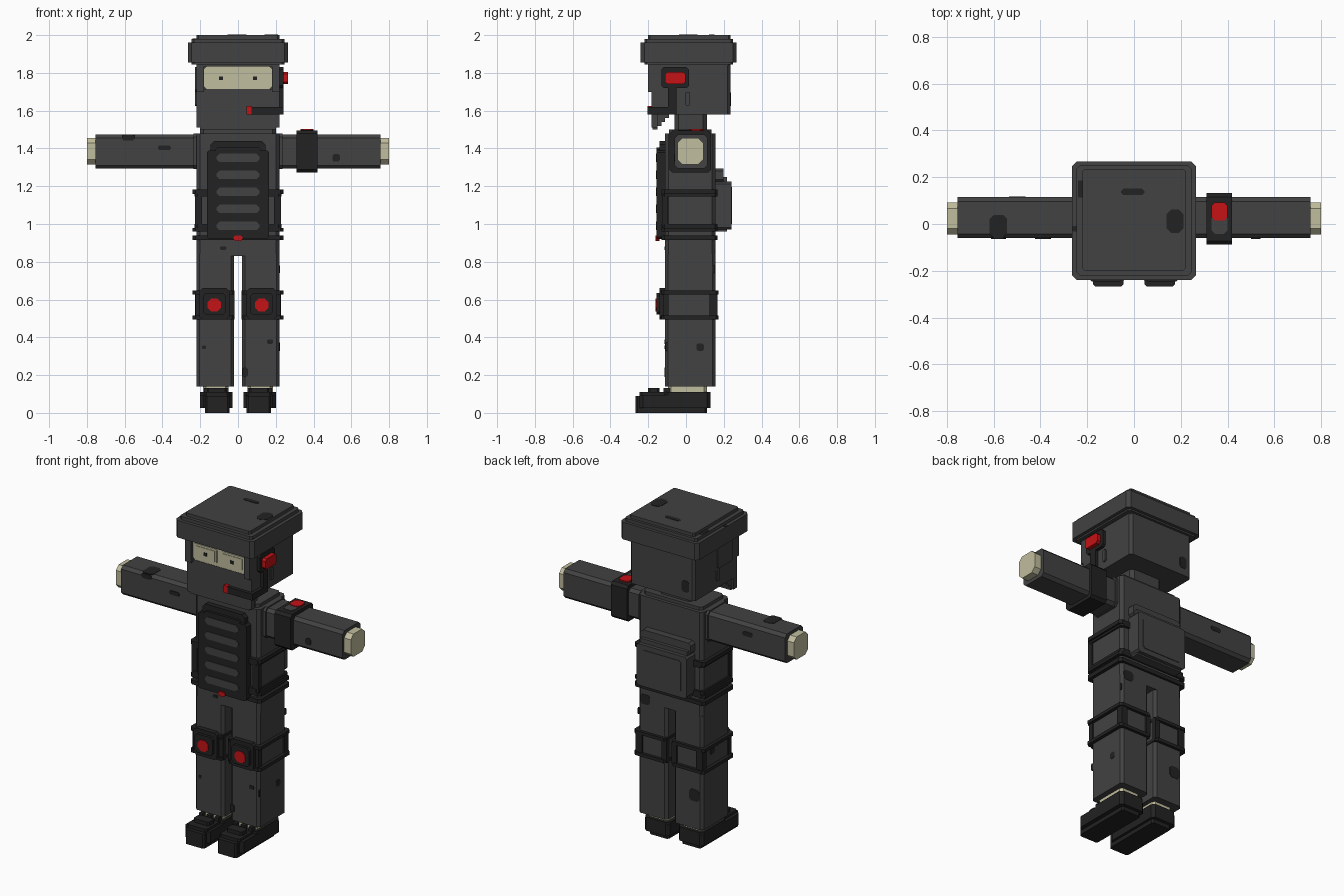
import bpy, bmesh

cube = bpy.data.objects.get("Cube")
if cube:
    bpy.data.objects.remove(cube, do_unlink=True)


def material(name, rgb):
    m = bpy.data.materials.new(name)
    m.use_nodes = True
    m.diffuse_color = (*rgb, 1)
    m.node_tree.nodes["Principled BSDF"].inputs["Base Color"].default_value = (*rgb, 1)
    return m


GREY = material("dark grey cloth", (0.054, 0.054, 0.054))
BLACK = material("black gear", (0.016, 0.016, 0.016))
CREAM = material("cream skin", (0.53, 0.51, 0.34))
RED = material("red", (0.56, 0.006, 0.008))


def block(name, mat, x, y, z, axis=2, c=0.0):
    """Box between three ranges; the four edges along axis are cut by c."""
    r = [sorted(x), sorted(y), sorted(z)]
    u, v = (axis + 1) % 3, (axis + 2) % 3
    (u0, u1), (v0, v1) = r[u], r[v]
    if c:
        prof = [(u0 + c, v0), (u1 - c, v0), (u1, v0 + c), (u1, v1 - c),
                (u1 - c, v1), (u0 + c, v1), (u0, v1 - c), (u0, v0 + c)]
    else:
        prof = [(u0, v0), (u1, v0), (u1, v1), (u0, v1)]
    bm = bmesh.new()
    rings = []
    for a in r[axis]:
        ring = []
        for p, q in prof:
            co = [0, 0, 0]
            co[axis], co[u], co[v] = a, p, q
            ring.append(bm.verts.new(co))
        rings.append(ring)
    n = len(prof)
    bm.faces.new(rings[0][::-1])
    bm.faces.new(rings[1])
    for i in range(n):
        j = (i + 1) % n
        bm.faces.new((rings[0][i], rings[0][j], rings[1][j], rings[1][i]))
    me = bpy.data.meshes.new(name)
    bm.to_mesh(me)
    bm.free()
    me.materials.append(mat)
    ob = bpy.data.objects.new(name, me)
    bpy.context.collection.objects.link(ob)
    return ob


def both(name, mat, x, y, z, axis=2, c=0.0):
    for side, s in (("left", 1), ("right", -1)):
        block(f"{side}_{name}", mat, [s * a for a in x], y, z, axis, c)


# Head, built around a recessed eye opening
block("head", GREY, (-.22, .22), (-.17, .235), (1.58, 1.86), 2, .015)
both("cheek", GREY, (.18, .22), (-.2, -.15), (1.70, 1.86))
block("brow", GREY, (-.2, .2), (-.2, -.15), (1.835, 1.86))
block("mask", GREY, (-.22, .22), (-.182, -.15), (1.51, 1.715))
block("mask_chin", GREY, (-.2, .2), (-.178, -.15), (1.50, 1.58))
for i, (y, z) in enumerate(((-.13, 1.52), (-.11, 1.54), (-.09, 1.56))):
    block(f"mask_step_{i}", GREY, (-.21, .21), (-.16, y), (z, 1.59))
block("neck", GREY, (-.11, .11), (-.06, .11), (1.48, 1.59), 2, .02)

# Eyes
block("eye_band", CREAM, (-.18, .18), (-.18, -.16), (1.715, 1.835), 1, .012)
both("eye_rim", CREAM, (.015, .175), (-.186, -.178), (1.73, 1.82), 1, .008)
both("eye", CREAM, (.028, .16), (-.189, -.184), (1.742, 1.808))
both("pupil", BLACK, (.08, .10), (-.192, -.186), (1.762, 1.782))

# Hat with stepped rim
block("hat_top", GREY, (-.22, .22), (-.2, .235), (1.84, 2.0), 2, .01)
block("hat_band", GREY, (-.245, .245), (-.22, .25), (1.845, 1.98), 2, .012)
block("hat_rim", GREY, (-.265, .265), (-.24, .268), (1.855, 1.96), 2, .02)

# Headset with microphone boom
block("earpiece", BLACK, (.21, .24), (-.13, .015), (1.72, 1.83), 0, .012)
block("earpiece_cap", RED, (.23, .265), (-.11, -.003), (1.74, 1.805), 0, .012)
block("boom_drop", BLACK, (.215, .24), (-.095, -.05), (1.58, 1.73))
block("boom_side", BLACK, (.215, .24), (-.2, -.05), (1.58, 1.62))
block("boom_front", BLACK, (.07, .24), (-.203, -.175), (1.58, 1.62))
block("microphone", RED, (.045, .072), (-.205, -.175), (1.58, 1.625))
both("ear", GREY, (.21, .228), (-.003, .022), (1.625, 1.70), 0, .006)
block("right_ear_panel", GREY, (-.228, -.21), (-.13, .015), (1.70, 1.83), 0, .012)

# Torso
block("torso", GREY, (-.22, .22), (-.11, .155), (.92, 1.48), 2, .018)
block("shoulders", GREY, (-.2, .2), (-.09, .135), (1.46, 1.5), 2, .018)

# Chest plate with grey slots
block("chest_plate", BLACK, (-.165, .165), (-.155, -.10), (.92, 1.39), 1, .012)
block("chest_plate_top", BLACK, (-.145, .145), (-.14, -.10), (1.36, 1.44), 1, .02)
block("chest_plate_lip", BLACK, (-.12, .12), (-.155, -.12), (1.37, 1.405), 1, .01)
for i in range(5):
    z = .99 + .09 * i
    block(f"chest_slot_{i}", GREY, (-.115, .115), (-.159, -.151), (z - .023, z + .023), 1, .018)

# Body straps and buckle
for i, (z0, z1, w) in enumerate(((.915, .94, .24), (.96, .978, .24), (.975, 1.0, .23),
                                 (1.145, 1.16, .23), (1.158, 1.182, .24))):
    block(f"body_strap_{i}", BLACK, (-w, w), (-.13, .168), (z0, z1), 2, .015)
both("strap_joiner", BLACK, (.19, .228), (-.128, -.095), (.97, 1.17))
block("buckle", RED, (-.024, .024), (-.162, -.14), (.911, .939), 1, .009)

# Backpack
block("backpack", GREY, (-.17, .17), (.14, .24), (.97, 1.225), 1, .012)
block("backpack_core", GREY, (-.16, .16), (.14, .218), (.96, 1.25))
block("backpack_flap", GREY, (-.17, .17), (.14, .198), (1.22, 1.295), 1, .015)
block("backpack_panel", GREY, (-.135, .135), (.238, .244), (1.0, 1.195), 1, .012)

# Arms and hands
both("arm", GREY, (.2, .755), (-.06, .115), (1.293, 1.473), 0, .018)
both("sleeve_seam", GREY, (.2, .235), (-.07, .125), (1.29, 1.48), 0, .02)
both("hand", CREAM, (.74, .8), (-.045, .092), (1.315, 1.455), 0, .026)

# Armband with badge
block("armband", BLACK, (.31, .42), (-.088, .132), (1.272, 1.494), 0, .016)
block("badge_lower", GREY, (.331, .4), (-.042, .04), (1.49, 1.498), 2, .016)
block("badge_upper", RED, (.331, .4), (.016, .092), (1.49, 1.502), 2, .014)

# Legs and hips
block("hips", GREY, (-.22, .22), (-.11, .155), (.83, .925), 2, .018)
both("leg", GREY, (.022, .22), (-.11, .155), (.14, .84), 2, .016)

# Knee pads with straps
for i, (z0, z1) in enumerate(((.495, .515), (.628, .648))):
    both(f"knee_strap_{i}", BLACK, (.018, .24), (-.13, .172), (z0, z1), 2, .014)
both("knee_strap_back_outer", BLACK, (.185, .228), (.125, .166), (.505, .64))
both("knee_strap_back_inner", BLACK, (.018, .05), (.135, .166), (.505, .64))
both("knee_strap_front_outer", BLACK, (.19, .226), (-.122, -.09), (.505, .64))
both("knee_strap_front_inner", BLACK, (.018, .05), (-.122, -.09), (.505, .64))
both("knee_pad", BLACK, (.045, .205), (-.14, -.10), (.495, .66), 1, .016)
both("knee_pad_front", BLACK, (.065, .185), (-.157, -.12), (.52, .635), 1, .015)
both("knee_mark", RED, (.09, .162), (-.161, -.153), (.537, .606), 1, .02)

# Ankles and boots
both("ankle", CREAM, (.05, .185), (-.095, .11), (.10, .145), 2, .015)
both("boot_sole", BLACK, (.045, .175), (-.268, .11), (0, .09), 2, .01)
both("boot_body", BLACK, (.03, .2), (-.245, .13), (.025, .095), 2, .018)
both("boot_toe", BLACK, (.045, .18), (-.245, -.09), (.08, .11), 2, .012)
both("boot_tongue", BLACK, (.06, .165), (-.2, -.14), (.1, .133), 2, .01)
both("boot_cuff", BLACK, (.03, .2), (-.115, .13), (.08, .11), 2, .02)
for i, (x, w) in enumerate(((.05, .025), (.1, .03), (.155, .025))):
    both(f"boot_lace_{i}", BLACK, (x, x + w), (-.12, -.085), (.1, .133))

# Worn patches: normal axis, surface position, two centres, two half sizes, corner cut
patches = [
    (2, 2.0, .175, .012, .036, .05, .02), (2, 2.0, -.005, .137, .05, .014, .01),
    (2, 1.98, -.228, .15, .012, .037, .004), (2, 1.96, -.247, -.02, .016, .012, .004),
    (2, 1.473, -.58, -.01, .037, .048, .016), (1, -.06, -.58, 1.457, .032, .015, .008),
    (1, -.06, -.39, 1.403, .034, .012, .007), (1, -.06, .52, 1.35, .02, .02, .009),
    (1, -.11, -.18, .348, .01, .01, .004), (1, -.11, .17, .377, .016, .011, .005),
    (1, -.11, .038, .215, .014, .024, .007), (1, -.11, -.078, .872, .016, .009, .004),
    (0, .22, .075, .348, .02, .02, .009), (0, .22, -.1, .35, .008, .022, .004),
    (0, .22, .145, .76, .008, .02, .004), (1, .155, .17, .845, .034, .03, .013),
    (1, .155, -.165, .345, .036, .036, .015), (1, .235, -.16, 1.66, .025, .036, .012),
    (0, -.22, .06, .6, .02, .02, .009), (1, .115, -.5, 1.41, .035, .014, .008),
]
for i, (axis, d, p, q, hp, hq, c) in enumerate(patches):
    r = [(p - hp, p + hp), (q - hq, q + hq)]
    r.insert(axis, (d - .004, d + .002))
    block(f"worn_patch_{i}", BLACK, *r, axis, c)
